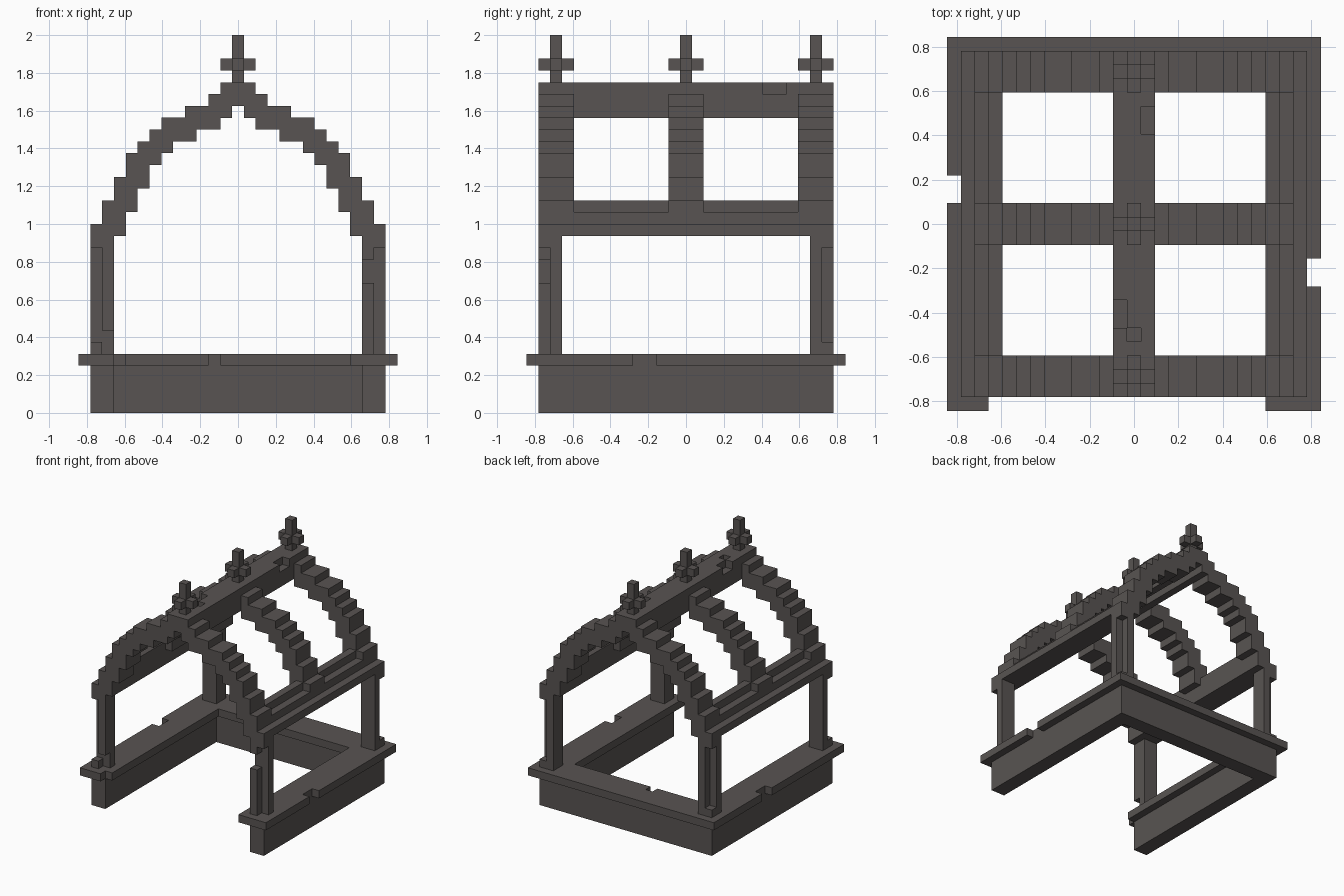
import bpy, bmesh
from mathutils import Vector

if "Cube" in bpy.data.objects:
    bpy.data.objects.remove(bpy.data.objects["Cube"], do_unlink=True)

U = 1 / 16  # block size

stone = bpy.data.materials.new("dark_stone")
stone.use_nodes = True
COLOUR = (0.098, 0.088, 0.084, 1)
stone.diffuse_color = COLOUR
stone.node_tree.nodes["Principled BSDF"].inputs["Base Color"].default_value = COLOUR


def box(x0, x1, y0, y1, z0, z1):
    """Set of block cells, bounds inclusive."""
    return {(x, y, z) for x in range(x0, x1 + 1)
            for y in range(y0, y1 + 1) for z in range(z0, z1 + 1)}


def mirror_x(cells):
    return cells | {(-x, y, z) for x, y, z in cells}


def part(name, cells):
    """Skin a set of cells with its outer faces, then merge flat areas."""
    bm = bmesh.new()
    cache = {}

    def vert(p):
        key = tuple(round(c * 2) for c in p)
        if key not in cache:
            cache[key] = bm.verts.new((p[0] * U, p[1] * U, (p[2] + 0.5) * U))
        return cache[key]

    for c in cells:
        for axis in range(3):
            for s in (-1, 1):
                n = Vector((0, 0, 0))
                n[axis] = s
                if tuple(int(a + b) for a, b in zip(c, n)) in cells:
                    continue
                u = Vector((0, 0, 0))
                u[(axis + 1) % 3] = 0.5
                v = n.cross(u)
                m = Vector(c) + n * 0.5
                bm.faces.new([vert(m + a * u + b * v)
                              for a, b in ((-1, -1), (1, -1), (1, 1), (-1, 1))])
    bmesh.ops.dissolve_limit(bm, angle_limit=0.01, verts=bm.verts, edges=bm.edges)
    bmesh.ops.triangulate(bm, faces=[f for f in bm.faces if len(f.verts) > 4])
    mesh = bpy.data.meshes.new(name)
    bm.to_mesh(mesh)
    bm.free()
    mesh.materials.append(stone)
    obj = bpy.data.objects.new(name, mesh)
    bpy.context.collection.objects.link(obj)
    return obj


# U-shaped foundation, open at the front
part("foundation", mirror_x(box(11, 12, -12, 12, 0, 3)) | box(-12, 12, 11, 12, 0, 3))

# Overhanging rim with a few chipped blocks
rim = mirror_x(box(10, 13, -13, 13, 4, 4)) | box(-13, 13, 10, 13, 4, 4)
rim -= box(13, 13, -4, -3, 4, 4) | box(-13, -13, 2, 3, 4, 4)
rim -= box(-2, -2, 10, 10, 4, 4) | box(-10, -10, -13, -13, 4, 4)
part("rim", rim)

# Corner posts with a hollowed outer corner and worn blocks at the front
chips = {(1, -1): box(11, 11, -12, -12, 11, 12) | box(12, 12, -12, -12, 5, 5),
         (-1, -1): box(-11, -11, -12, -12, 5, 6)}
for sx, side in ((1, "left"), (-1, "right")):
    for sy, end in ((-1, "front"), (1, "back")):
        post = {(sx * x, sy * y, z) for x, y, z in
                box(11, 12, 11, 12, 5, 14) - box(12, 12, 12, 12, 6, 13)}
        part(f"{end}_{side}_post", post - chips.get((sx, sy), set()))

# Stepped pointed arches: (inner, outer) block per layer, from layer 15 up
STEPS = [(10, 12), (10, 11), (9, 11), (9, 10), (8, 10), (8, 9),
         (7, 9), (6, 8), (4, 7), (2, 6), (2, 4), (2, 2)]
for y, name in ((-11, "front"), (0, "middle"), (11, "back")):
    arch = set()
    for i, (a, b) in enumerate(STEPS):
        arch |= box(a, b, y - 1, y + 1, 15 + i, 15 + i)
    part(f"{name}_arch", mirror_x(arch))
    # Cross-shaped finial above each arch
    part(f"{name}_finial", box(0, 0, y, y, 28, 31)
         | box(-1, 1, y, y, 29, 29) | box(0, 0, y - 1, y + 1, 29, 29))

# Stepped eave beams between the arches
for s, side in ((1, "left"), (-1, "right")):
    eave = set()
    for y0, y1 in ((-9, -2), (2, 9)):
        for i, outer in enumerate((12, 11, 10)):
            eave |= box(10, outer, y0, y1, 15 + i, 15 + i)
    # outer ledge runs past the middle arch foot
    part(f"{side}_eave_beam", {(s * x, y, z) for x, y, z in eave})

# Ridge beam, grooved below, with chipped blocks on top
ridge = box(-1, 1, -12, 12, 25, 27) - box(0, 0, -12, 12, 25, 25)
ridge -= box(1, 1, 7, 8, 27, 27) | box(-1, -1, -7, -6, 27, 27) | box(0, 0, -8, -8, 27, 27)
part("ridge_beam", ridge)
